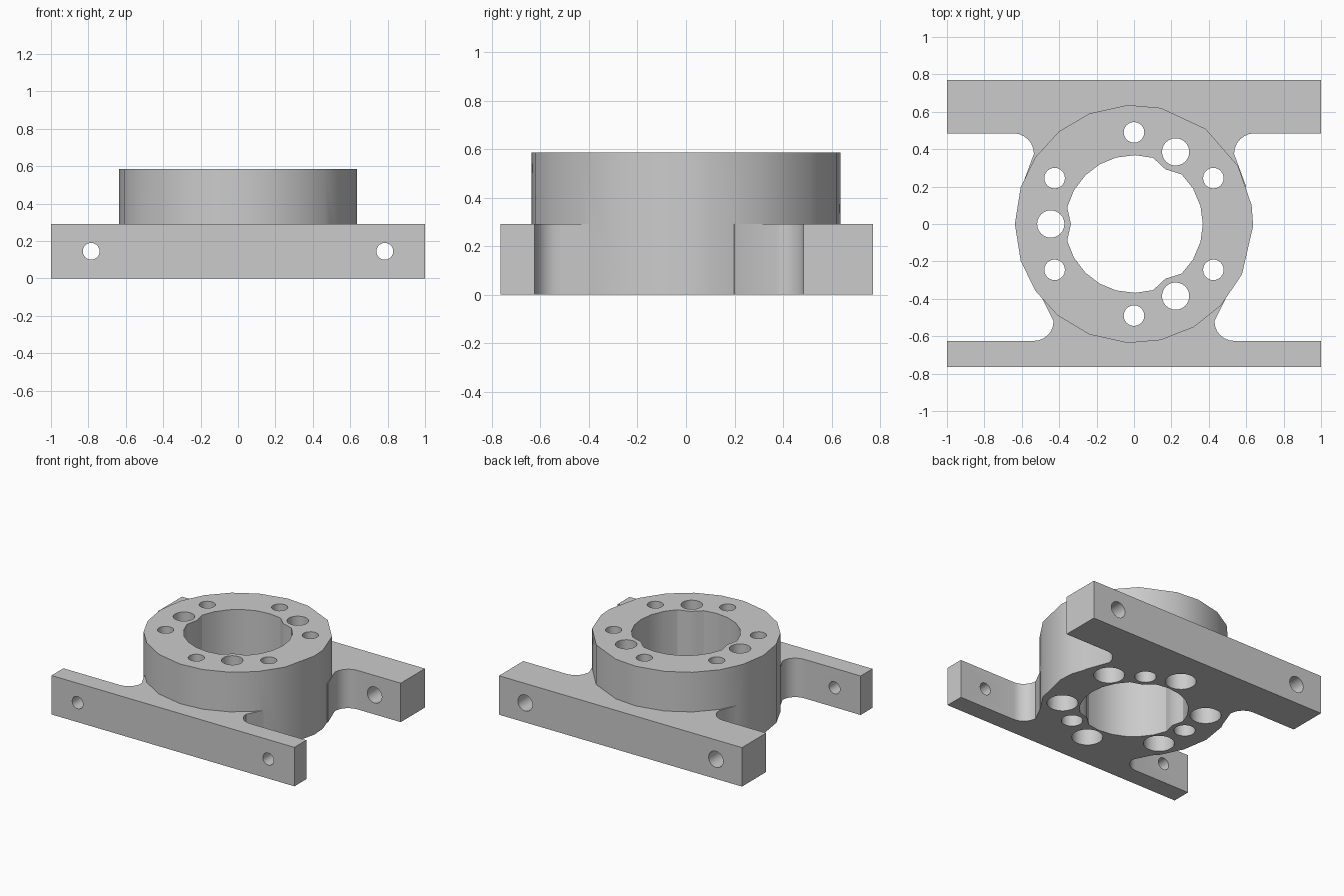
import bpy, bmesh
from math import radians, cos, sin, pi

cube = bpy.data.objects.get("Cube")
if cube:
    bpy.data.objects.remove(cube, do_unlink=True)

BASE_H, RING_H = 0.29, 0.585
RING_R, BORE_R = 0.637, 0.368

grey = bpy.data.materials.new("light grey")
grey.use_nodes = True
COLOUR = (0.6, 0.6, 0.6, 1)
grey.diffuse_color = COLOUR
grey.node_tree.nodes["Principled BSDF"].inputs["Base Color"].default_value = COLOUR


def polar(r, deg, cx=0.0, cy=0.0):
    return (cx + r * cos(radians(deg)), cy + r * sin(radians(deg)))


def circle(r, cx=0.0, cy=0.0, n=24):
    return [polar(r, 360 * i / n, cx, cy) for i in range(n)]


def prism(name, outline, z0, z1):
    """Extrude a flat outline from z0 up to z1."""
    bm = bmesh.new()
    face = bm.faces.new([bm.verts.new((x, y, z0)) for x, y in outline])
    top = bmesh.ops.extrude_face_region(bm, geom=[face])["geom"]
    verts = [v for v in top if isinstance(v, bmesh.types.BMVert)]
    bmesh.ops.translate(bm, verts=verts, vec=(0, 0, z1 - z0))
    bmesh.ops.recalc_face_normals(bm, faces=bm.faces)
    mesh = bpy.data.meshes.new(name)
    bm.to_mesh(mesh)
    bm.free()
    mesh.materials.append(grey)
    obj = bpy.data.objects.new(name, mesh)
    bpy.context.collection.objects.link(obj)
    return obj


helpers = []


def combine(body, tool, operation):
    mod = body.modifiers.new(tool.name, "BOOLEAN")
    mod.operation, mod.object, mod.solver = operation, tool, "EXACT"
    tool.hide_render = True
    helpers.append(tool)


# Base: two mounting bars joined by a filleted web
half = [(1, -0.765), (1, -0.625)]
half += [polar(0.105, a, 0.535, -0.52) for a in range(270, 179, -15)]
half += [(0.49, -0.40), (0.4, -0.1), (0.4, 0.1), (0.6, 0.2)]
half += [polar(0.11, a, 0.645, 0.375) for a in range(180, 89, -15)]
half += [(1, 0.485), (1, 0.77)]
body = prism("mounting_bracket", half + [(-x, y) for x, y in reversed(half)], 0, BASE_H)

# Raised ring with coarse, uneven facets
facets = [-162, -146, -130, -112, -93, -77, -60, -43, -25, -1,
          9, 29, 53, 77, 93, 112, 129, 146, 162, 180]
ring = prism("ring", [polar(RING_R, a) for a in facets], 0, RING_H)
combine(body, ring, "UNION")

# Centre bore, pinched inward beside the three large holes
bore = []
for k in (60, 180, 300):
    bore += [polar(r, k + a) for a, r in
             ((-14, BORE_R), (-8, 0.352), (0, 0.337), (8, 0.352), (14, BORE_R),
              (29, BORE_R), (45, BORE_R), (60, BORE_R), (75, BORE_R), (91, BORE_R))]
combine(body, prism("bore_cutter", bore, -0.1, 0.8), "DIFFERENCE")

# Three large through holes
for k in (60, 180, 300):
    combine(body, prism("large_hole_cutter", circle(0.073, *polar(0.445, k)), -0.1, 0.8),
            "DIFFERENCE")

# Six bolt holes, counterbored from below
for k in range(30, 360, 60):
    centre = polar(0.49, k)
    combine(body, prism("bolt_hole_cutter", circle(0.055, *centre), -0.1, 0.8), "DIFFERENCE")
    combine(body, prism("counterbore_cutter", circle(0.105, *centre), -0.1, 0.3), "DIFFERENCE")

# Cross holes through the bars, wider in the back bar
for x in (-0.785, 0.785):
    for y, r in ((0.63, 0.06), (-0.695, 0.045)):
        cutter = prism("bar_hole_cutter", circle(r), -0.2, 0.2)
        cutter.rotation_euler = (pi / 2, 0, 0)
        cutter.location = (x, y, 0.145)
        combine(body, cutter, "DIFFERENCE")

# Bake the cuts and drop the helpers
bpy.context.view_layer.update()
graph = bpy.context.evaluated_depsgraph_get()
result = bpy.data.meshes.new_from_object(body.evaluated_get(graph))
body.modifiers.clear()
body.data = result
for helper in helpers:
    bpy.data.objects.remove(helper, do_unlink=True)

bpy.ops.object.select_all(action="DESELECT")
body.select_set(True)
bpy.context.view_layer.objects.active = body
bpy.ops.object.shade_smooth_by_angle(angle=radians(30))
